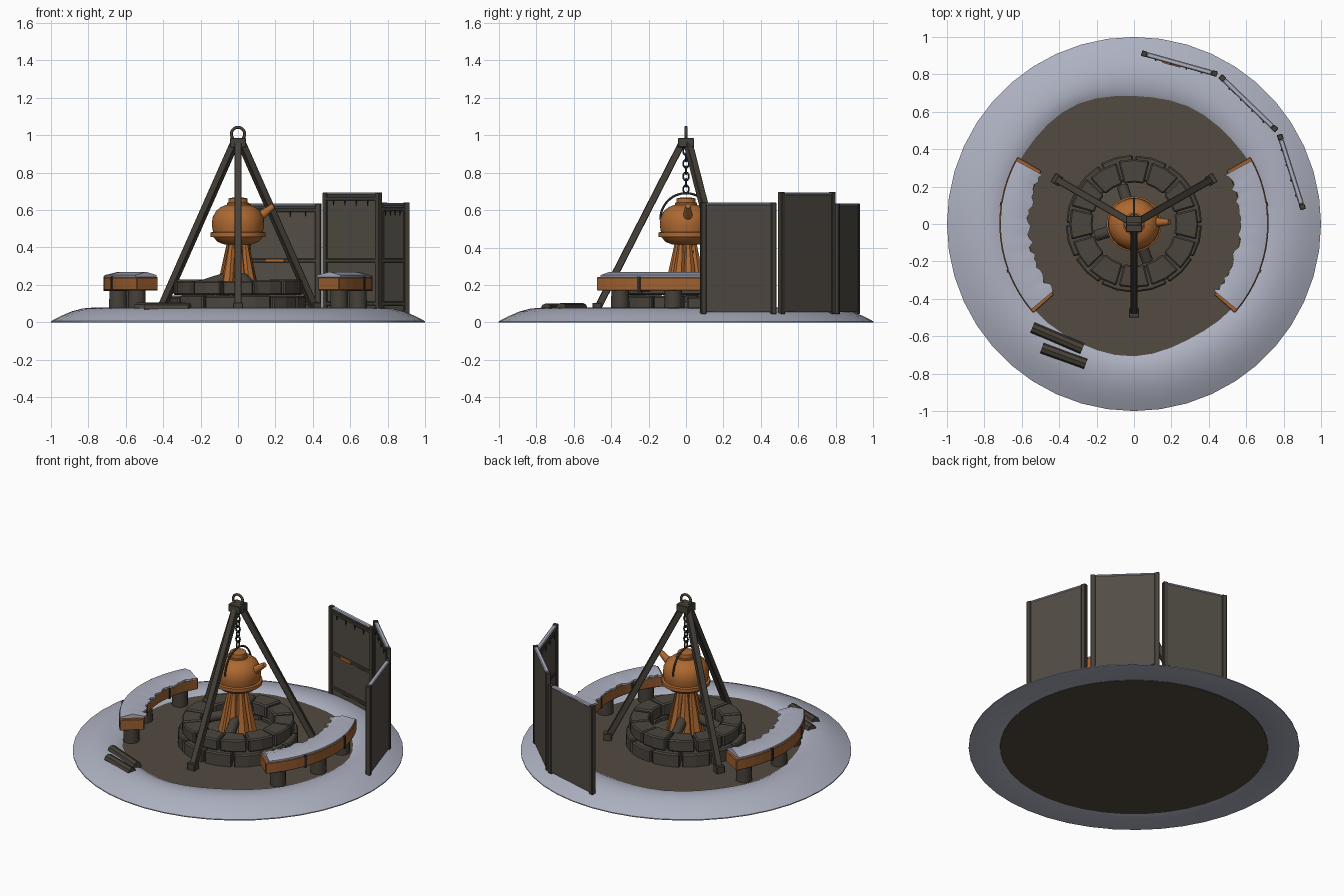
import bpy, bmesh, math, random
from math import sin, cos, pi, radians
from mathutils import Vector, Matrix

if "Cube" in bpy.data.objects:
    bpy.data.objects.remove(bpy.data.objects["Cube"])

random.seed(4)

def mat(name, r, g, b):
    m = bpy.data.materials.new(name)
    m.diffuse_color = (r, g, b, 1)
    m.use_nodes = True
    m.node_tree.nodes["Principled BSDF"].inputs["Base Color"].default_value = m.diffuse_color
    return m

SNOW = mat("snow", 0.42, 0.44, 0.53)
EARTH = mat("packed earth", 0.085, 0.070, 0.052)
STONE = mat("stone", 0.070, 0.060, 0.048)
WOOD = mat("dark timber", 0.062, 0.052, 0.040)
BOARD = mat("screen board", 0.085, 0.074, 0.060)
COPPER = mat("copper", 0.42, 0.14, 0.030)
BENCH = mat("bench wood", 0.34, 0.12, 0.032)
IRON = mat("iron", 0.028, 0.028, 0.030)

def finish(bm, name, m, smooth=False, bevel=0):
    bmesh.ops.recalc_face_normals(bm, faces=bm.faces)
    me = bpy.data.meshes.new(name)
    bm.to_mesh(me)
    bm.free()
    me.materials.append(m)
    o = bpy.data.objects.new(name, me)
    bpy.context.collection.objects.link(o)
    if bevel:
        b = o.modifiers.new("bevel", 'BEVEL')
        b.width, b.segments = bevel, 1
    if smooth:
        bpy.context.view_layer.objects.active = o
        o.select_set(True)
        bpy.ops.object.shade_smooth_by_angle(angle=radians(40))
        o.select_set(False)
    return o

def box(bm, c, s, M=Matrix()):
    bmesh.ops.create_cube(bm, size=1, matrix=M @ Matrix.Translation(c) @ Matrix.Diagonal((*s, 1)))

def rod(bm, a, b, r0, r1=None, n=10):
    a, b = Vector(a), Vector(b)
    d = b - a
    M = Matrix.Translation((a + b) / 2) @ d.to_track_quat('Z', 'Y').to_matrix().to_4x4()
    if n == 4:
        M = M @ Matrix.Rotation(pi / 4, 4, 'Z')
    bmesh.ops.create_cone(bm, cap_ends=True, segments=n, radius1=r0,
                          radius2=r0 if r1 is None else r1, depth=d.length, matrix=M)

def arc_block(bm, r0, r1, z0, z1, a0, a1, n=2, wob=0.0, dome=0.0):
    # bent bar with a rectangular section; wob roughens the inner edge
    rows = []
    for i in range(n + 1):
        a = a0 + (a1 - a0) * i / n
        w = random.uniform(-wob, wob)
        pts = [(r0 + w, z0), (r1, z0), (r1, z1 - dome), ((r0 + r1) / 2, z1), (r0 + w, z1 - dome)]
        rows.append([bm.verts.new((r * cos(a), r * sin(a), z)) for r, z in pts])
    for p, q in zip(rows, rows[1:]):
        for k in range(5):
            bm.faces.new((p[k], p[(k + 1) % 5], q[(k + 1) % 5], q[k]))
    bm.faces.new(rows[0])
    bm.faces.new(rows[-1])

def lathe(name, prof, m, n=40, wave=None, closed=False):
    bm = bmesh.new()
    rings = []
    for k, (r, z) in enumerate(prof):
        rings.append([bm.verts.new(((r + (wave(k, 2 * pi * i / n) if wave else 0)) * cos(2 * pi * i / n),
                                    (r + (wave(k, 2 * pi * i / n) if wave else 0)) * sin(2 * pi * i / n), z))
                      for i in range(n)])
    pairs = list(zip(rings, rings[1:])) + ([(rings[-1], rings[0])] if closed else [])
    for p, q in pairs:
        for i in range(n):
            j = (i + 1) % n
            bm.faces.new((p[i], p[j], q[j], q[i]))
    if not closed:
        bm.faces.new(rings[0])
        bm.faces.new(rings[-1])
    return finish(bm, name, m, True)

def tube(name, pts, r, m, cyclic=False):
    cu = bpy.data.curves.new(name, 'CURVE')
    cu.dimensions = '3D'
    cu.bevel_depth, cu.bevel_resolution, cu.use_fill_caps = r, 2, True
    s = cu.splines.new('POLY')
    s.points.add(len(pts) - 1)
    for p, c in zip(s.points, pts):
        p.co = (*c, 1)
    s.use_cyclic_u = cyclic
    cu.materials.append(m)
    o = bpy.data.objects.new(name, cu)
    bpy.context.collection.objects.link(o)

# ground disc and snow bank around it
lathe("ground", [(0.81, 0.0), (0.82, 0.015), (0.80, 0.06)], EARTH)
def wavy(k, a):
    return 0.010 * sin(3 * a + 1) + 0.006 * sin(7 * a) if 1 <= k <= 2 else 0
lathe("snow_bank", [(0.815, 0.0), (0.69, 0.057), (0.715, 0.070), (0.77, 0.079), (0.83, 0.074),
                    (0.89, 0.058), (0.95, 0.032), (1.0, 0.006), (1.0, 0.0)], SNOW, 44, wavy, True)

# fire pit: two staggered courses of stones
bm = bmesh.new()
for r0, r1, z0, z1, off in ((0.235, 0.368, 0.05, 0.143, 0.5), (0.222, 0.347, 0.146, 0.228, 0)):
    for i in range(12):
        a = (i + off) * pi / 6
        h = pi / 12 - 0.018
        arc_block(bm, r0, r1 + random.uniform(-.006, .003), z0, z1 + random.uniform(-.008, .004), a - h, a + h)
finish(bm, "pit_stones", STONE, bevel=0.008)
lathe("pit_ash", [(0.25, 0.055), (0.25, 0.11), (0.08, 0.14)], EARTH, 24)

# burning logs and flames
bm = bmesh.new()
for d in (107, 197, 290):
    a = radians(d)
    rod(bm, (0.21 * cos(a), 0.21 * sin(a), 0.19), (0.02 * cos(a), 0.02 * sin(a), 0.25), 0.032)
finish(bm, "fire_logs", WOOD, True)
bm = bmesh.new()
for i in range(7):
    a = 2 * pi * i / 7 + 0.3
    rod(bm, (0.075 * cos(a), 0.075 * sin(a), 0.14), (0.04 * cos(a), 0.04 * sin(a), 0.46), 0.048, 0.012, 7)
rod(bm, (0, 0, 0.14), (0, 0, 0.46), 0.08, 0.045, 8)
finish(bm, "flames", COPPER)

# kettle with flange, lid, spout and bail
lathe("kettle_body", [(0.07, 0.415), (0.11, 0.43), (0.13, 0.455), (0.147, 0.457), (0.147, 0.48), (0.134, 0.484),
                      (0.140, 0.52), (0.136, 0.56), (0.118, 0.595), (0.09, 0.617), (0.055, 0.63)], COPPER)
lathe("kettle_lid", [(0.06, 0.62), (0.06, 0.638), (0.052, 0.64), (0.05, 0.662), (0.02, 0.668)], COPPER, 24)
bm = bmesh.new()
rod(bm, (0.09, 0.01, 0.545), (0.19, 0.01, 0.622), 0.03, 0.015, 12)
finish(bm, "kettle_spout", COPPER, True)
tube("kettle_bail", [(0, 0.137 * cos(pi * i / 20), 0.55 + 0.14 * sin(pi * i / 20)) for i in range(21)], 0.006, IRON)

# chain and top ring
for i in range(7):
    z = 0.915 - i * 0.034
    pts = []
    for k in range(14):
        t = 2 * pi * k / 14
        u, w = 0.015 * cos(t), 0.022 * sin(t)
        pts.append((u, 0, z + w) if i % 2 else (0, u, z + w))
    tube("chain_link_%d" % i, pts, 0.0048, IRON, True)
tube("top_ring", [(0.036 * cos(2 * pi * k / 24), 0, 1.006 + 0.036 * sin(2 * pi * k / 24)) for k in range(24)],
     0.008, WOOD, True)

# tripod
bm = bmesh.new()
for d in (270, 30, 150):
    a = radians(d)
    rod(bm, (0.475 * cos(a), 0.475 * sin(a), 0.07), (0.015 * cos(a), 0.015 * sin(a), 0.97), 0.027, n=4)
    box(bm, (0.475, 0, 0.08), (0.05, 0.055, 0.05), Matrix.Rotation(a, 4, 'Z'))
box(bm, (0, 0, 0.96), (0.085, 0.085, 0.05))
finish(bm, "tripod", WOOD, bevel=0.003)

# mirrored curved benches
for side, a0, a1 in (("right", -41.5, 30), ("left", 150, 221.5)):
    a0, a1 = radians(a0), radians(a1)
    bm = bmesh.new()
    arc_block(bm, 0.57, 0.72, 0.17, 0.242, a0, a1, 14)
    finish(bm, side + "_bench_seat", BENCH, bevel=0.004)
    bm = bmesh.new()
    arc_block(bm, 0.563, 0.714, 0.240, 0.270, a0 + 0.03, a1 - 0.03, 30, 0.014, 0.018)
    finish(bm, side + "_bench_snow", SNOW, True)
    legs, straps = bmesh.new(), bmesh.new()
    for d in (-33, -6, 22):
        a = radians(d)
        x = 0.645 * cos(a) * (1 if side == "right" else -1)
        rod(legs, (x, 0.645 * sin(a), 0.04), (x, 0.645 * sin(a), 0.175), 0.05, 0.047, 14)
    for d in (-20.5, 8.5):
        a = radians(d if side == "right" else 180 - d)
        arc_block(straps, 0.566, 0.725, 0.166, 0.246, a - 0.012, a + 0.012)
    finish(legs, side + "_bench_legs", WOOD, True)
    finish(straps, side + "_bench_straps", IRON)

# three wind screens behind the fire
def screen(tag, p, q, top):
    p, q = Vector((*p, 0)), Vector((*q, 0))
    d = q - p
    L = d.length
    # local x runs along the panel, local -y faces the fire
    M = Matrix.Translation((p + q) / 2) @ Matrix.Rotation(math.atan2(d.y, d.x), 4, 'Z')
    bm = bmesh.new()
    box(bm, (0, 0.002, (top + 0.055) / 2), (L - 0.02, 0.016, top - 0.055), M)
    finish(bm, tag + "_board", BOARD)
    bm = bmesh.new()
    for s in (-1, 1):
        box(bm, (s * L / 2, 0, (top + 0.055) / 2), (0.03, 0.03, top - 0.035), M)
    for z in (0.10, 0.33, top - 0.025):
        box(bm, (0, -0.007, z), (L, 0.014, 0.02), M)
    finish(bm, tag + "_frame", WOOD, bevel=0.003)
    bm = bmesh.new()
    box(bm, (0, 0, top + 0.002), (L - 0.03, 0.027, 0.014), M)
    finish(bm, tag + "_snow_cap", SNOW, bevel=0.005)
    bm = bmesh.new()
    for k in range(4):
        x = (k - 1.5) * L / 4.6
        rod(bm, M @ Vector((x, -0.015, top - 0.03)), M @ Vector((x, -0.015, top - 0.062)), 0.006, 0.001, 6)
    finish(bm, tag + "_pegs", IRON)
    return M

M = screen("back_screen", (0.055, 0.91), (0.43, 0.805), 0.625)
screen("middle_screen", (0.472, 0.78), (0.752, 0.51), 0.685)
screen("side_screen", (0.782, 0.465), (0.90, 0.092), 0.63)
bm = bmesh.new()
box(bm, (-0.04, -0.016, 0.33), (0.10, 0.008, 0.018), M)
finish(bm, "screen_marker", COPPER)

# spare firewood at the front left
bm = bmesh.new()
for x, y, z, L, d in ((-0.41, -0.61, 0.075, 0.29, -23), (-0.375, -0.705, 0.072, 0.25, -20)):
    v = Vector((cos(radians(d)), sin(radians(d)), 0)) * L / 2
    rod(bm, Vector((x, y, z)) - v, Vector((x, y, z)) + v, 0.03, n=8)
finish(bm, "spare_firewood", WOOD)
